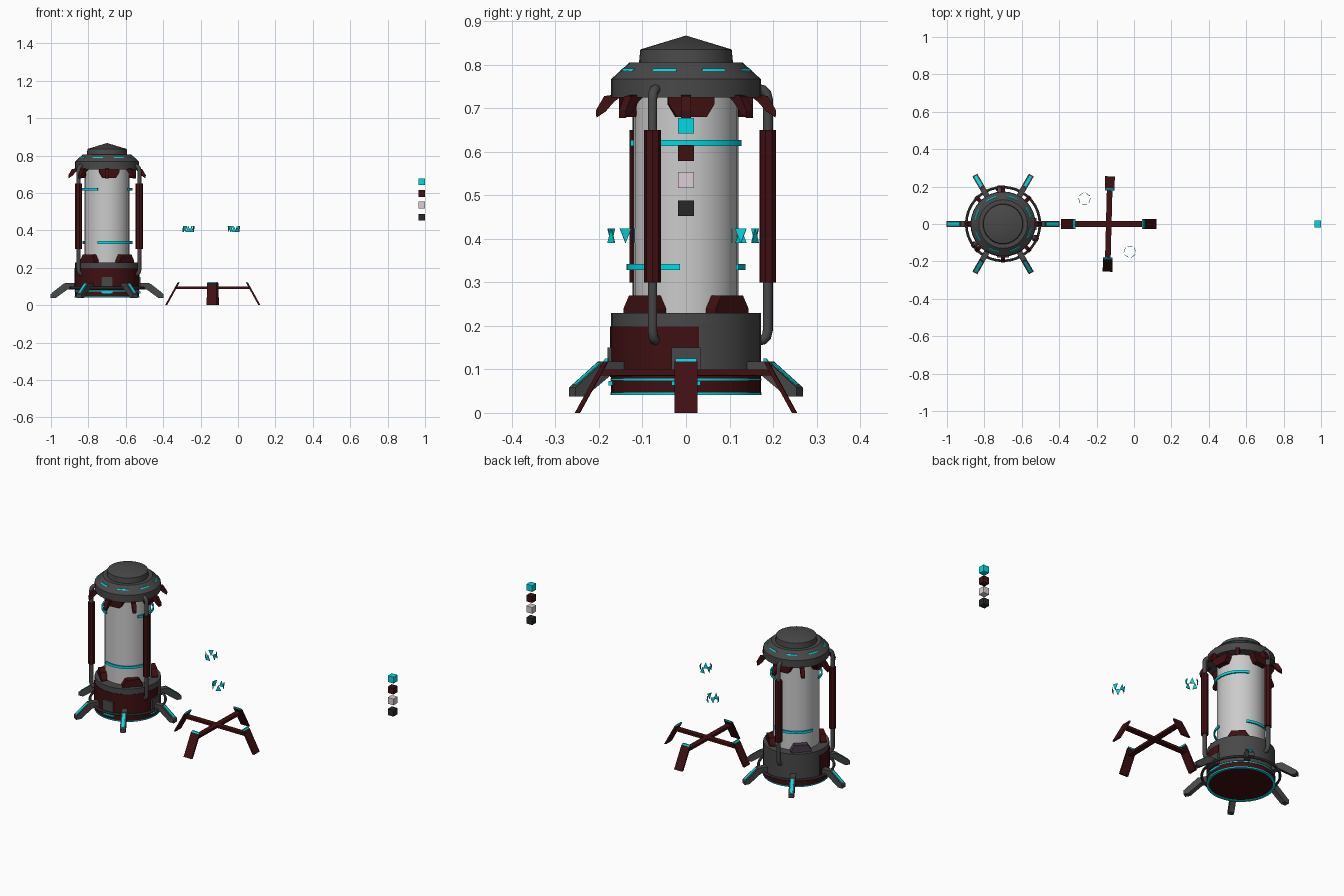
import bpy, bmesh
from math import radians, sin, cos, pi
from mathutils import Matrix, Vector

if "Cube" in bpy.data.objects:
    bpy.data.objects.remove(bpy.data.objects["Cube"])


def mat(name, rgb):
    m = bpy.data.materials.new(name)
    m.diffuse_color = (*rgb, 1)
    m.use_nodes = True
    m.node_tree.nodes["Principled BSDF"].inputs["Base Color"].default_value = m.diffuse_color
    return m


DARK = mat("dark_grey", (0.065, 0.065, 0.065))
RED = mat("dark_red", (0.05, 0.005, 0.006))
CYAN = mat("cyan_glow", (0.0, 0.7, 0.75))
PALE = mat("pale_pink", (0.72, 0.62, 0.66))
BLACK = mat("near_black", (0.02, 0.02, 0.022))
PURPLE = mat("purple_grey", (0.06, 0.045, 0.07))
TANK = (-0.70, 0.0, 0.0)


def make(name, bm, m, at=TANK, angle=0, smooth=False):
    bmesh.ops.recalc_face_normals(bm, faces=bm.faces)
    bm.transform(Matrix.Translation(at) @ Matrix.Rotation(radians(angle), 4, 'Z'))
    me = bpy.data.meshes.new(name)
    bm.to_mesh(me)
    bm.free()
    ob = bpy.data.objects.new(name, me)
    bpy.context.collection.objects.link(ob)
    if m:
        me.materials.append(m)
    if smooth:
        bpy.ops.object.select_all(action='DESELECT')
        bpy.context.view_layer.objects.active = ob
        ob.select_set(True)
        bpy.ops.object.shade_smooth_by_angle(angle=radians(30))
    return ob


def sweep(name, prof, m, a0=0, a1=360, n=32, closed=True, smooth=True):
    """Turn an (r, z) profile around the tank axis, fully or as an arc."""
    bm = bmesh.new()
    full = a1 - a0 == 360
    rings = []
    for i in range(n if full else n + 1):
        a = radians(a0 + (a1 - a0) * i / n)
        rings.append([bm.verts.new((r * cos(a), r * sin(a), z)) for r, z in prof])
    k = len(prof)
    for i in range(n):
        p, q = rings[i], rings[(i + 1) % len(rings)]
        for j in range(k if closed else k - 1):
            bm.faces.new((p[j], q[j], q[(j + 1) % k], p[(j + 1) % k]))
    if not full:
        bm.faces.new(rings[0])
        bm.faces.new(rings[-1])
    bmesh.ops.remove_doubles(bm, verts=bm.verts, dist=1e-5)
    return make(name, bm, m, smooth=smooth)


def band(r0, r1, z0, z1):
    return [(r0, z0), (r1, z0), (r1, z1), (r0, z1)]


def plate(name, prof, w, m, angle=0, at=TANK):
    """Radial (r, z) outline extruded to width w across the radius."""
    bm = bmesh.new()
    f = bm.faces.new([bm.verts.new((r, -w / 2, z)) for r, z in prof])
    g = bmesh.ops.extrude_face_region(bm, geom=[f])['geom']
    bmesh.ops.translate(bm, vec=(0, w, 0), verts=[v for v in g if isinstance(v, bmesh.types.BMVert)])
    return make(name, bm, m, at, angle)


def wedge(name, r0, r1, pts, m, angle, at=TANK):
    """Tangential (y, z) outline extruded from radius r0 to r1."""
    bm = bmesh.new()
    f = bm.faces.new([bm.verts.new((r0, y, z)) for y, z in pts])
    g = bmesh.ops.extrude_face_region(bm, geom=[f])['geom']
    bmesh.ops.translate(bm, vec=(r1 - r0, 0, 0), verts=[v for v in g if isinstance(v, bmesh.types.BMVert)])
    return make(name, bm, m, at, angle)


def tube(name, path, rad, m, angle):
    """Round pipe along (r, z) points."""
    cu = bpy.data.curves.new(name, 'CURVE')
    cu.dimensions = '3D'
    cu.bevel_depth = rad
    cu.bevel_resolution = 2
    cu.use_fill_caps = True
    s = cu.splines.new('POLY')
    s.points.add(len(path) - 1)
    a = radians(angle)
    for p, (r, z) in zip(s.points, path):
        p.co = (TANK[0] + r * cos(a), r * sin(a), z, 1)
    cu.materials.append(m)
    bpy.context.collection.objects.link(bpy.data.objects.new(name, cu))


# Tank body, base and roof
sweep("tank_body", [(0.121, 0.2), (0.121, 0.74)], None, n=24, closed=False)
sweep("base_housing", [(0, 0.085), (0.172, 0.085), (0.172, 0.229), (0, 0.229)], DARK, closed=False)
sweep("base_foot_disc", [(0, 0.045), (0.172, 0.045), (0.172, 0.085), (0, 0.085)], RED, closed=False)
sweep("base_front_panel", band(0.165, 0.1745, 0.083, 0.198), RED, -190, 10, 18)
sweep("base_glow_lower", band(0.160, 0.174, 0.041, 0.047), CYAN)
sweep("base_glow_upper", band(0.165, 0.174, 0.074, 0.079), CYAN)
sweep("roof", [(0, 0.725), (0.172, 0.725), (0.172, 0.767), (0.13, 0.805), (0.108, 0.805),
               (0.105, 0.835), (0, 0.867)], DARK, closed=False)
for i in range(8):
    c = 3 + 22.5 + 45 * i
    sweep(f"roof_glow_{i}", [(0.147, 0.786), (0.1535, 0.786), (0.149, 0.791), (0.143, 0.791)], CYAN, c - 11, c + 11, 4)

# Glowing arcs hovering around the tank
for i, (z, a0, a1) in enumerate([(0.62, -32, 68), (0.62, 185, 248), (0.335, 248, 354), (0.335, 62, 165)]):
    sweep(f"glow_arc_{i}", band(0.13, 0.137, z - 0.007, z + 0.007), CYAN, a0, a1, 14)

# Six splayed legs tied by a ring
sweep("leg_ring", [(0.197 + 0.007 * cos(t * pi / 4), 0.092 + 0.007 * sin(t * pi / 4)) for t in range(8)], DARK, n=36)
for i in range(6):
    plate(f"leg_{i}", [(0.16, 0.085), (0.21, 0.085), (0.275, 0.038), (0.302, 0.038),
                       (0.302, 0.058), (0.225, 0.118), (0.16, 0.118)], 0.03, DARK, 60 * i)
    plate(f"leg_glow_{i}", [(0.23, 0.112), (0.294, 0.062), (0.296, 0.0655), (0.232, 0.1155)], 0.014, CYAN, 60 * i)

# Hatch boxes on the base
for i, a in enumerate((0, -90)):
    wedge(f"hatch_{i}", 0.16, 0.18, [(-0.033, 0.085), (0.033, 0.085), (0.033, 0.15), (-0.033, 0.15)], DARK, a)
    wedge(f"hatch_glow_{i}", 0.16, 0.178, [(-0.033, 0.063), (0.033, 0.063), (0.033, 0.073), (-0.033, 0.073)], CYAN, a)

# Clamps at both ends of the tank, and hooks under the roof
for i in range(4):
    wedge(f"lower_clamp_{i}", 0.118, 0.15, [(-0.053, 0.225), (0.053, 0.225), (0.053, 0.24), (0.035, 0.27),
                                            (-0.035, 0.27), (-0.053, 0.24)], PURPLE if i == 1 else RED, 45 + 90 * i)
    wedge(f"upper_clamp_{i}", 0.118, 0.15, [(-0.053, 0.728), (0.053, 0.728), (0.053, 0.71), (0.035, 0.68),
                                            (-0.035, 0.68), (-0.053, 0.71)], RED, 5 + 90 * i)
for i in range(8):
    plate(f"roof_hook_{i}", [(0.145, 0.73), (0.173, 0.73), (0.188, 0.728), (0.207, 0.695), (0.206, 0.678),
                             (0.185, 0.692), (0.165, 0.715)], 0.022, RED, 45 * i)

# Three side pipes with grips
for i, a in enumerate((-24, 96, 216)):
    bend = [(0.165, 0.0), (0.178, 0.003), (0.186, 0.011), (0.189, 0.024)]
    tube(f"side_pipe_{i}", [(0.15, 0.165)] + [(r, 0.165 + d) for r, d in bend]
         + [(r, 0.745 - d) for r, d in reversed(bend)] + [(0.15, 0.745)], 0.0115, DARK, a)
    bm = bmesh.new()
    bmesh.ops.create_cone(bm, cap_ends=True, segments=8, radius1=0.0195, radius2=0.0195, depth=0.35,
                          matrix=Matrix.Translation((0.189, 0, 0.475)) @ Matrix.Rotation(pi / 8, 4, 'Z'))
    make(f"pipe_grip_{i}", bm, RED, angle=a)

# Cross-shaped stand with four splayed feet
STAND = (-0.135, 0, 0)
for i in range(4):
    a = 90 * i - (1.5 if i % 2 else 0)
    plate(f"stand_arm_{i}", [(-0.012, 0.086), (0.206, 0.086), (0.2, 0.1), (-0.012, 0.1)], 0.03, RED, a, STAND)
    plate(f"stand_foot_{i}", [(0.244, 0), (0.255, 0), (0.19, 0.118), (0.179, 0.118)], 0.052, RED, a, STAND)
    plate(f"stand_foot_glow_{i}", [(0.179, 0.118), (0.19, 0.118), (0.185, 0.125), (0.178, 0.125)], 0.048, CYAN, a, STAND)

# Two floating rings of small triangles
for g, (x, y, start) in enumerate([(-0.265, 0.135, -90), (-0.022, -0.148, -126)]):
    for i in range(5):
        tri = [(-0.014, 0.39), (0.014, 0.39), (0, 0.424)]
        if i % 2 == (1 - g):
            tri = [(u, 0.814 - v) for u, v in tri]
        wedge(f"floating_triangle_{g}_{i}", 0.028, 0.0305, tri, CYAN, start + 72 * i, (x, y, 0))

# Colour sample cubes
for name, z, m in (("cyan", 0.66, CYAN), ("red", 0.597, RED), ("pale", 0.535, PALE), ("black", 0.47, BLACK)):
    bm = bmesh.new()
    bmesh.ops.create_cube(bm, size=0.036)
    make(f"{name}_cube", bm, m, (0.982, 0, z))
